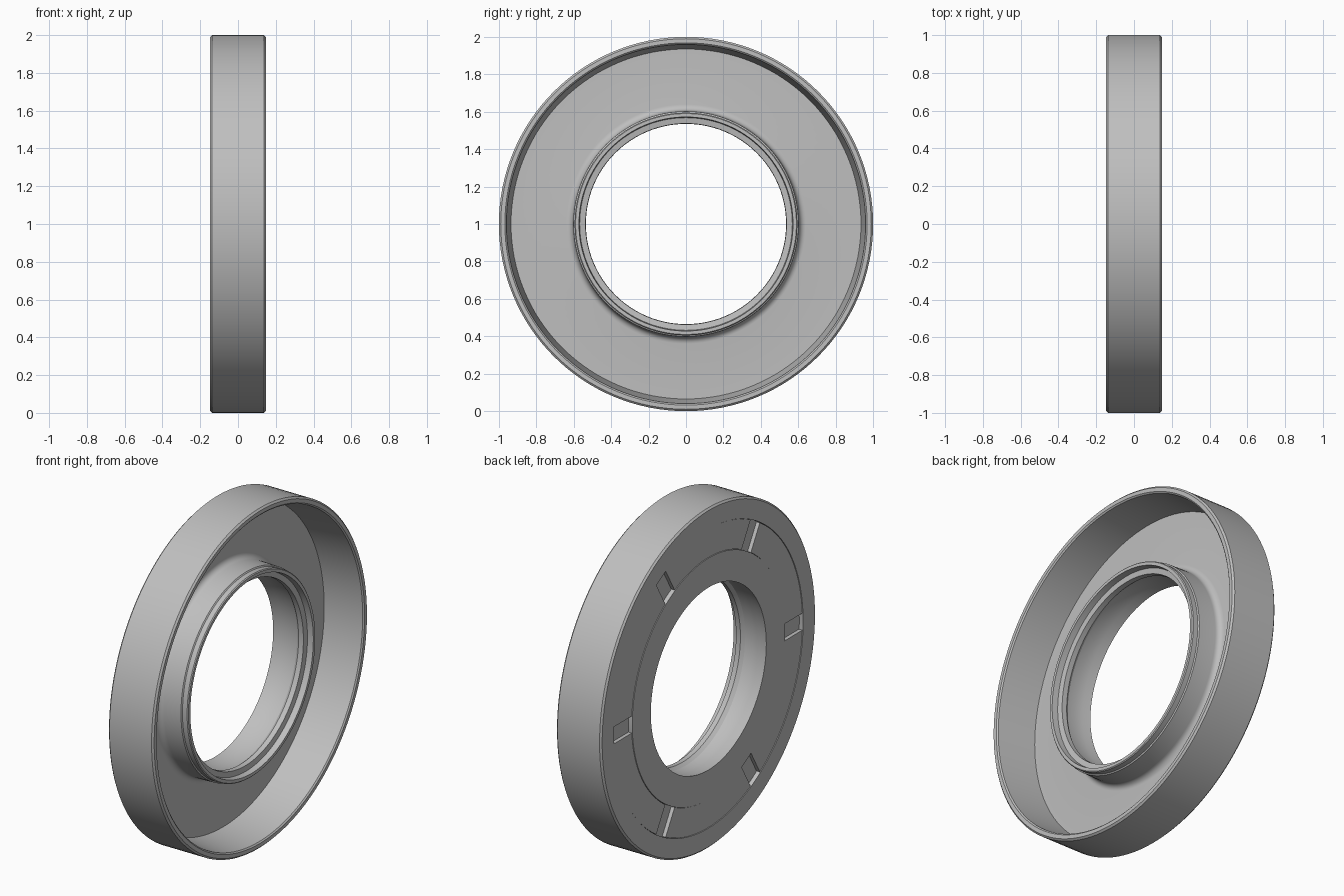
import bpy, bmesh, math

if "Cube" in bpy.data.objects:
    bpy.data.objects.remove(bpy.data.objects["Cube"])

HALF = 0.147      # half thickness along x
SEGS = 128

grey = bpy.data.materials.new("satin_grey")
grey.use_nodes = True
colour = (0.52, 0.52, 0.52, 1)
grey.diffuse_color = colour
grey.node_tree.nodes["Principled BSDF"].inputs["Base Color"].default_value = colour


def finish(bm, name):
    bmesh.ops.recalc_face_normals(bm, faces=bm.faces[:])
    mesh = bpy.data.meshes.new(name)
    bm.to_mesh(mesh)
    bm.free()
    mesh.materials.append(grey)
    obj = bpy.data.objects.new(name, mesh)
    bpy.context.collection.objects.link(obj)
    obj.location.z = 1
    bpy.ops.object.select_all(action="DESELECT")
    obj.select_set(True)
    bpy.context.view_layer.objects.active = obj
    bpy.ops.object.shade_smooth_by_angle(angle=math.radians(30))
    return obj


def lathe(name, profile):
    """Spin a closed (x, radius) profile round the x axis."""
    bm = bmesh.new()
    rings = []
    for i in range(SEGS):
        a = math.tau * i / SEGS
        rings.append([bm.verts.new((x, r * math.cos(a), r * math.sin(a))) for x, r in profile])
    n = len(profile)
    for i in range(SEGS):
        p, q = rings[i], rings[(i + 1) % SEGS]
        for j in range(n):
            k = (j + 1) % n
            bm.faces.new((p[j], p[k], q[k], q[j]))
    return finish(bm, name)


def arc(cx, cr, rad, start, end, steps=6):
    angles = [math.radians(start + (end - start) * i / steps) for i in range(steps + 1)]
    return [(cx + rad * math.cos(a), cr + rad * math.sin(a)) for a in angles]


# Dished ring: rim, floor, hub with lip, bore, then back face with a round channel
FLOOR, INNER, OUTER, DEPTH = -0.093, 0.71, 0.88, 0.025
profile = (
    [(-HALF, 0.99), (-0.137, 1.0), (0.137, 1.0), (HALF, 0.99), (HALF, 0.968), (0.14, 0.96)]
    + [(FLOOR, 0.935)]
    + arc(FLOOR + 0.035, 0.64, 0.035, 180, 270)
    + [(0.05, 0.602), (0.055, 0.595), (0.085, 0.595), (0.09, 0.59), (0.09, 0.572)]
    + [(0.055, 0.568), (0.05, 0.537), (0.02, 0.535)]
    + [(0.0, 0.55), (-0.05, 0.553), (-0.1, 0.547), (-HALF, 0.537)]
    + [(-HALF, INNER), (-HALF + DEPTH, INNER), (-HALF + DEPTH, OUTER), (-HALF, OUTER)]
)
lathe("dished_ring", profile)


# Six curved pads fill the channel, leaving parallel-sided notches between them
def pad(name, middle):
    steps = 20
    outline = []
    for r, sign in ((INNER + 0.002, 1), (OUTER - 0.002, -1)):
        half = math.pi / 6 - math.asin(0.05 / r)
        for i in range(steps + 1):
            a = middle + sign * half * (2 * i / steps - 1)
            outline.append((r * math.cos(a), r * math.sin(a)))
    bm = bmesh.new()
    back = [bm.verts.new((-HALF + 0.003, y, z)) for y, z in outline]
    front = [bm.verts.new((-HALF + DEPTH, y, z)) for y, z in outline]
    n = len(outline)
    for i in range(n):
        k = (i + 1) % n
        bm.faces.new((back[i], back[k], front[k], front[i]))
    for ring in (back, front):
        for i in range(steps):
            bm.faces.new((ring[i], ring[i + 1], ring[n - 2 - i], ring[n - 1 - i]))
    finish(bm, name)


for i in range(6):
    pad(f"back_pad_{i + 1}", math.radians(30 + 60 * i))
